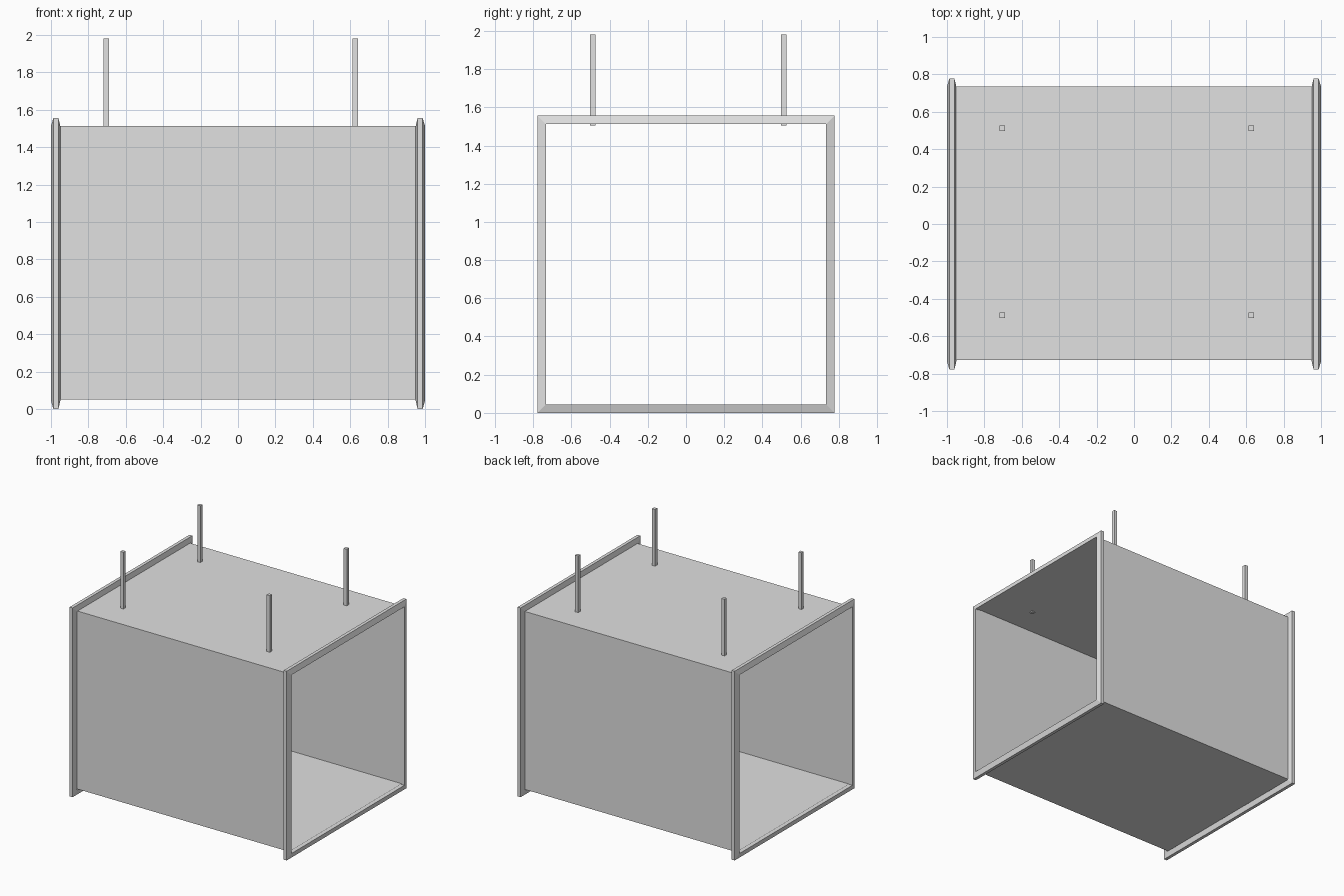
import bpy
import bmesh

if "Cube" in bpy.data.objects:
    bpy.data.objects.remove(bpy.data.objects["Cube"], do_unlink=True)

# Single sheet metal colour
GREY = (0.75, 0.75, 0.75, 1.0)
metal = bpy.data.materials.new("galvanised_grey")
metal.use_nodes = True
metal.diffuse_color = GREY
metal.node_tree.nodes["Principled BSDF"].inputs["Base Color"].default_value = GREY


def finish(name, bm):
    mesh = bpy.data.meshes.new(name)
    bm.to_mesh(mesh)
    bm.free()
    mesh.materials.append(metal)
    obj = bpy.data.objects.new(name, mesh)
    bpy.context.collection.objects.link(obj)
    return obj


def square_loop(bm, x, half, cy, cz):
    """Square ring of vertices across the duct at station x."""
    corners = ((-1, -1), (1, -1), (1, 1), (-1, 1))
    return [bm.verts.new((x, cy + half * a, cz + half * b)) for a, b in corners]


def loft(name, stations, cy, cz, closed):
    """Join square loops (x, half size) into a tube or a closed ring."""
    bm = bmesh.new()
    loops = [square_loop(bm, x, half, cy, cz) for x, half in stations]
    pairs = list(zip(loops, loops[1:]))
    if closed:
        pairs.append((loops[-1], loops[0]))
    for a, b in pairs:
        for i in range(4):
            j = (i + 1) % 4
            bm.faces.new((a[i], a[j], b[j], b[i]))
    bmesh.ops.recalc_face_normals(bm, faces=bm.faces)
    return finish(name, bm)


def box(name, x, y, z_low, z_high, width):
    bm = bmesh.new()
    bmesh.ops.create_cube(bm, size=1)
    bmesh.ops.scale(bm, vec=(width, width, z_high - z_low), verts=bm.verts)
    bmesh.ops.translate(bm, vec=(x, y, (z_low + z_high) / 2), verts=bm.verts)
    return finish(name, bm)


# Open sheet duct running from side to side
loft("duct_walls", [(-0.975, 0.732), (0.975, 0.732)], 0.004, 0.782, False)

# End flanges, thinner towards the outer rim
OUTER, INNER = 0.778, 0.734
for side, sign in (("left", 1), ("right", -1)):
    profile = [(1.0, INNER), (0.987, OUTER), (0.96, OUTER), (0.95, INNER)]
    loft(side + "_flange", [(sign * x, h) for x, h in profile], 0, OUTER, True)

# Four square hanger rods through the top
for side, x in (("left", 0.627), ("right", -0.705)):
    for end, y in (("front", -0.488), ("back", 0.512)):
        box(f"{end}_{side}_hanger_rod", x, y, 1.505, 1.98, 0.028)
